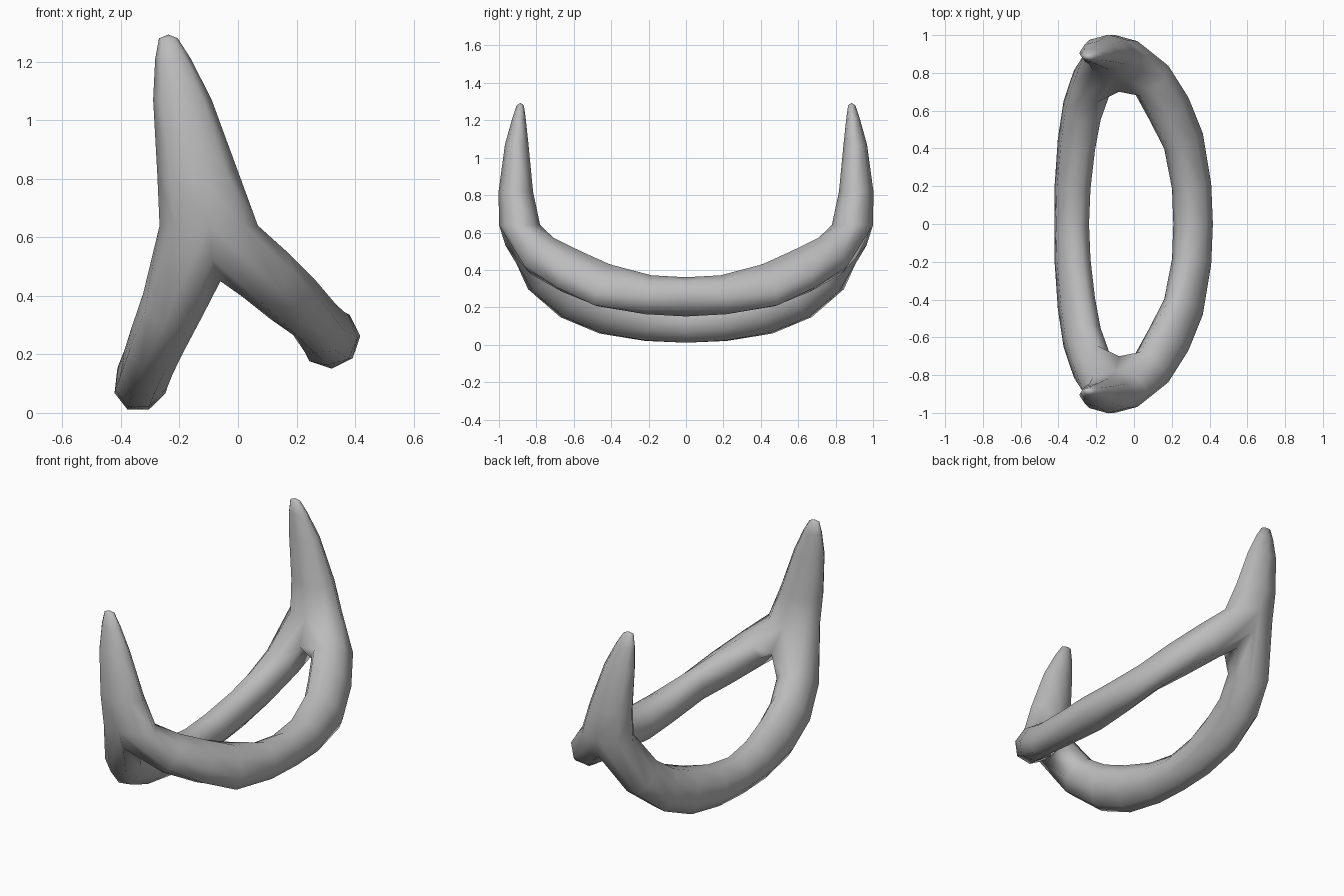
import bpy, bmesh
from math import cos, sin, pi, radians
from mathutils import Vector

cube = bpy.data.objects.get("Cube")
if cube:
    bpy.data.objects.remove(cube, do_unlink=True)

grey = bpy.data.materials.new("plain_grey")
grey.use_nodes = True
color = (0.5, 0.5, 0.5, 1)
grey.diffuse_color = color
grey.node_tree.nodes["Principled BSDF"].inputs["Base Color"].default_value = color

SIDES = 8
bm = bmesh.new()


def bridge(a, b):
    for i in range(SIDES):
        j = (i + 1) % SIDES
        bm.faces.new((a[i], a[j], b[j], b[i]))


# Horn: stacked ovals (height, centre x, centre y, half width x, half width y)
horn = [
    (0.64, -0.10, 0.89, 0.168, 0.11),
    (0.82, -0.137, 0.91, 0.139, 0.092),
    (1.07, -0.19, 0.905, 0.10, 0.063),
    (1.21, -0.222, 0.893, 0.061, 0.036),
    (1.28, -0.238, 0.886, 0.032, 0.019),
]
rings = []
for z, cx, cy, rx, ry in horn:
    rings.append([bm.verts.new((cx + rx * cos(k * pi / 4), cy + ry * sin(k * pi / 4), z))
                  for k in range(SIDES)])
for low, high in zip(rings, rings[1:]):
    bridge(low, high)
tip = bm.verts.new((-0.238, 0.886, 1.293))
for i in range(SIDES):
    bm.faces.new((rings[-1][i], rings[-1][(i + 1) % SIDES], tip))

# Crotch: the saddle edge where the horn splits into the two bars
base = rings[0]
crotch = [bm.verts.new(p) for p in
          ((-0.09, 0.965, 0.53), (-0.06, 0.85, 0.45), (-0.08, 0.70, 0.51))]


# Bars: oval tubes from half of the horn base plus the crotch to the middle
# plane; path rows are x, y, z, tilt in degrees, thickness, depth
def bar(half, side, path):
    ring = half + crotch
    start = sum((v.co for v in ring), Vector()) / SIDES
    points = [start] + [Vector(p[:3]) for p in path]
    for i, (*_, tilt, thick, deep) in enumerate(path, 1):
        if i < len(path):
            along = (points[i + 1] - points[i - 1]).normalized()
        else:
            along = Vector((0, -1, 0))
        normal = Vector((cos(radians(tilt)), 0, sin(radians(tilt))))
        out = normal.cross(along).normalized() * side
        up = along.cross(out).normalized() * side
        new = []
        for k in range(SIDES):
            a = (k - 2) * pi / 4
            new.append(bm.verts.new(points[i] + up * thick * cos(a) + out * deep * sin(a)))
        bridge(ring, new)
        ring = new


bar([base[k] for k in (6, 7, 0, 1, 2)], 1, [
    (0.09, 0.77, 0.475, 45, 0.108, 0.122),
    (0.185, 0.61, 0.39, 40, 0.102, 0.135),
    (0.262, 0.44, 0.318, 34, 0.09, 0.138),
    (0.305, 0.20, 0.267, 42, 0.098, 0.112),
    (0.313, 0, 0.256, 49, 0.105, 0.105),
])
bar([base[k] for k in (6, 5, 4, 3, 2)], -1, [
    (-0.225, 0.745, 0.365, 154, 0.108, 0.125),
    (-0.275, 0.60, 0.25, 154, 0.098, 0.135),
    (-0.305, 0.42, 0.175, 154, 0.092, 0.135),
    (-0.325, 0.20, 0.125, 154, 0.092, 0.118),
    (-0.33, 0, 0.108, 154, 0.092, 0.108),
])
bmesh.ops.recalc_face_normals(bm, faces=bm.faces)

# Whole frame: one half mirrored front to back
mesh = bpy.data.meshes.new("horned_frame")
bm.to_mesh(mesh)
bm.free()
mesh.materials.append(grey)
frame = bpy.data.objects.new("horned_frame", mesh)
bpy.context.collection.objects.link(frame)
mirror = frame.modifiers.new("Mirror", "MIRROR")
mirror.use_axis = (False, True, False)
mirror.use_clip = True
mirror.merge_threshold = 0.001
mesh.shade_smooth()
